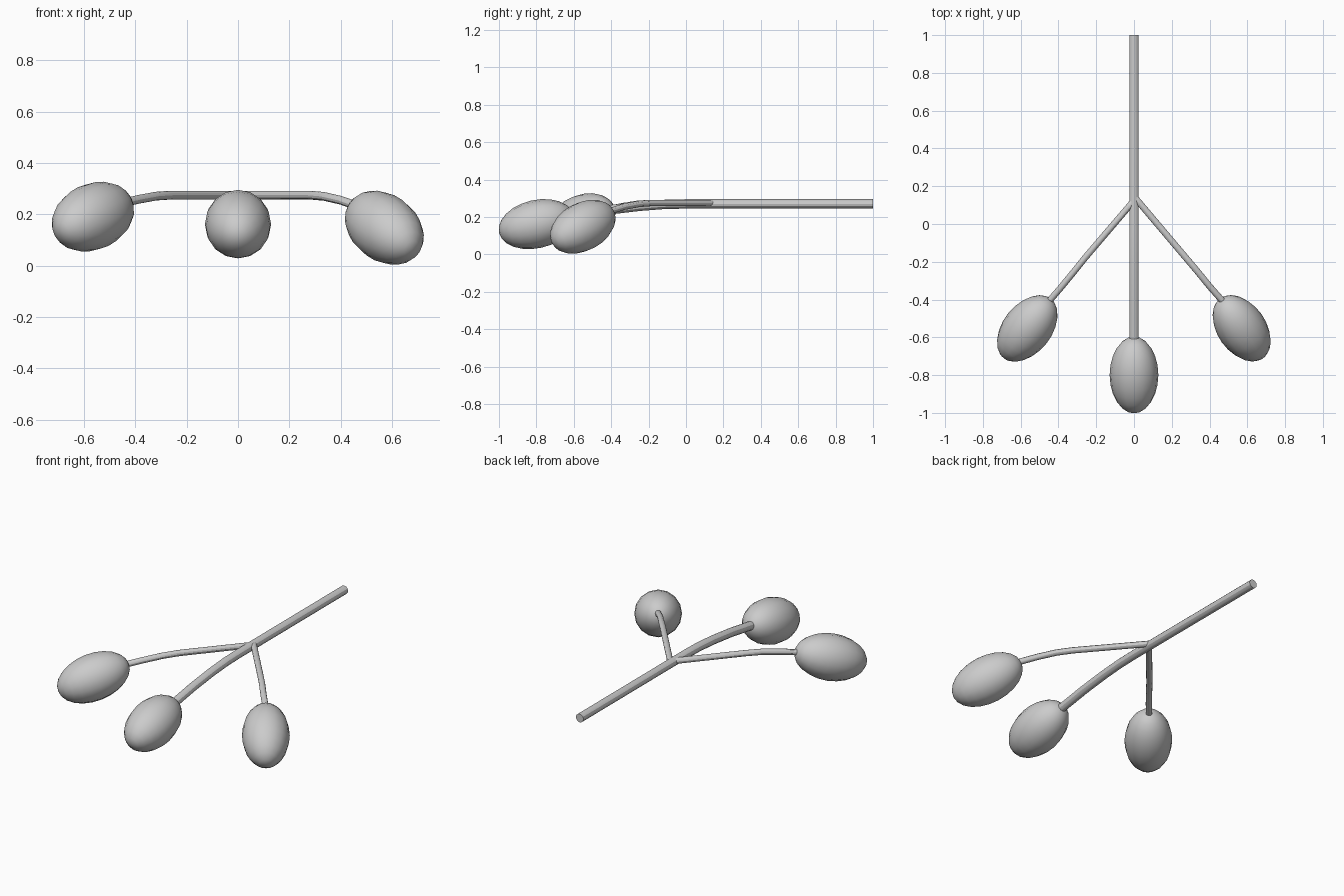
import bpy
from mathutils import Vector

if "Cube" in bpy.data.objects:
    bpy.data.objects.remove(bpy.data.objects["Cube"])


def smooth(obj):
    bpy.ops.object.select_all(action='DESELECT')
    obj.select_set(True)
    bpy.context.view_layer.objects.active = obj
    bpy.ops.object.shade_smooth_by_angle()


def tube(name, points, radius):
    """Round capped tube along a path, as a mesh."""
    curve = bpy.data.curves.new(name, 'CURVE')
    curve.dimensions = '3D'
    curve.bevel_depth = radius
    curve.bevel_resolution = 4
    curve.use_fill_caps = True
    spline = curve.splines.new('POLY')
    spline.points.add(len(points) - 1)
    for p, co in zip(spline.points, points):
        p.co = (*co, 1)
    obj = bpy.data.objects.new(name, curve)
    bpy.context.collection.objects.link(obj)
    bpy.ops.object.select_all(action='DESELECT')
    obj.select_set(True)
    bpy.context.view_layer.objects.active = obj
    bpy.ops.object.convert(target='MESH')
    smooth(bpy.context.object)


def berry(name, centre, axis):
    """Oval berry with its long axis along the twig direction."""
    bpy.ops.mesh.primitive_uv_sphere_add(segments=16, ring_count=12, radius=1, location=centre)
    obj = bpy.context.object
    obj.name = name
    obj.scale = (0.129, 0.129, 0.206)
    obj.rotation_euler = Vector(axis).to_track_quat('Z', 'Y').to_euler()
    bpy.ops.object.transform_apply(location=False, rotation=True, scale=True)
    bpy.ops.object.shade_smooth()


# Main stem, drooping into the middle berry
tube("main_stem", [(0, 1, 0.27), (0, 0, 0.27), (0, -0.12, 0.267), (0, -0.25, 0.257),
                   (0, -0.42, 0.237), (0, -0.63, 0.203)], 0.025)

# Side twigs
tube("left_twig", [(0.005, 0.13, 0.275), (-0.26, -0.18, 0.275), (-0.32, -0.255, 0.271),
                   (-0.39, -0.34, 0.258), (-0.455, -0.415, 0.243)], 0.017)
tube("right_twig", [(0.005, 0.14, 0.275), (0.28, -0.185, 0.275), (0.335, -0.25, 0.27),
                    (0.40, -0.33, 0.255), (0.475, -0.415, 0.229)], 0.017)

# Berries
berry("middle_berry", (0, -0.799, 0.162), (0, -0.974, -0.226))
berry("left_berry", (-0.565, -0.553, 0.191), (-0.60, -0.75, -0.28))
berry("right_berry", (0.57, -0.552, 0.148), (0.527, -0.745, -0.41))
